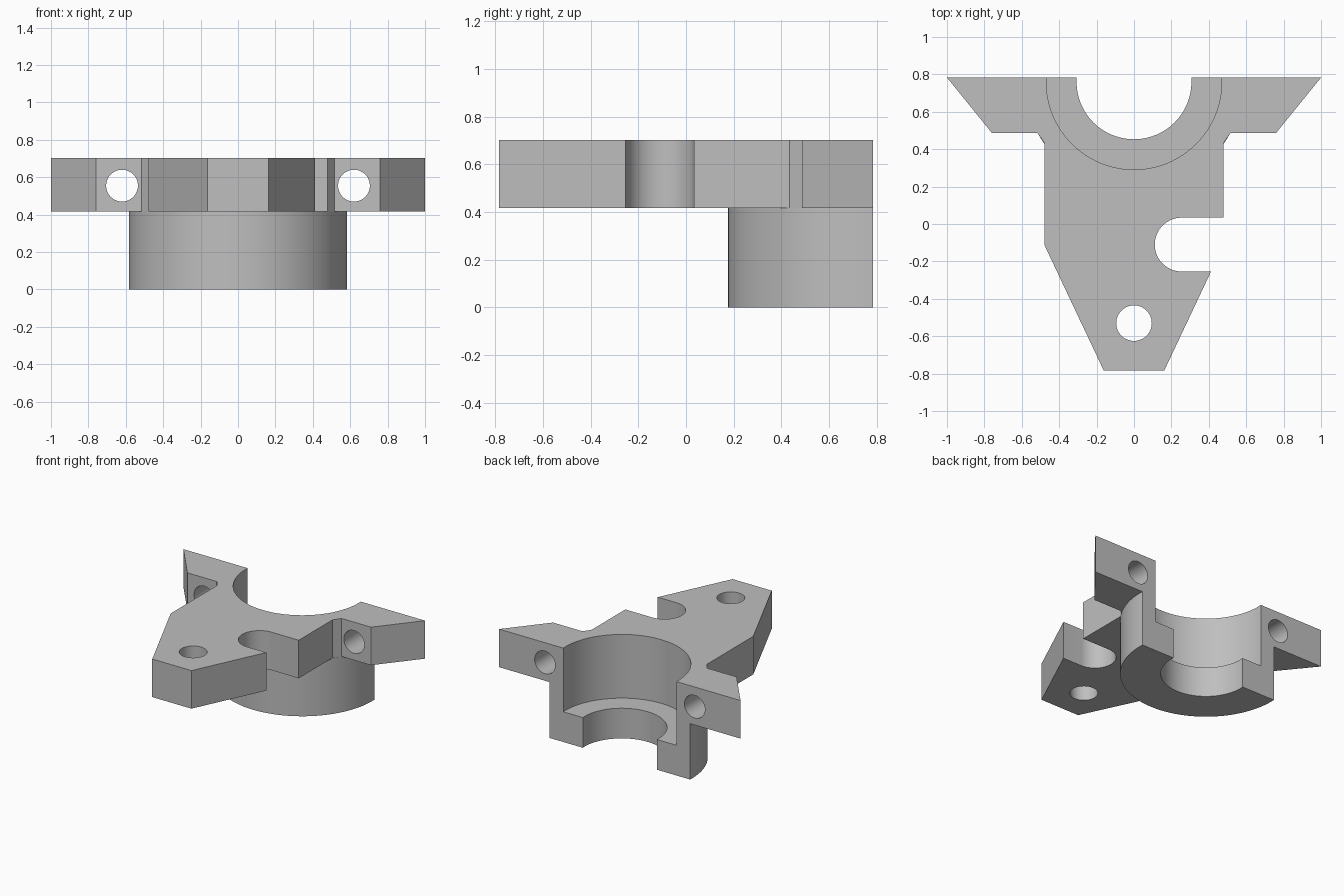
import bpy, bmesh, math
from mathutils import Matrix

cube = bpy.data.objects.get("Cube")
if cube:
    bpy.data.objects.remove(cube, do_unlink=True)

BACK, BORE_Y = 0.783, 0.76
LOW, TOP, STEP = 0.418, 0.703, 0.226

grey = bpy.data.materials.new("plain grey")
grey.use_nodes = True
colour = (0.52, 0.52, 0.52, 1)
grey.diffuse_color = colour
grey.node_tree.nodes["Principled BSDF"].inputs["Base Color"].default_value = colour


def add_object(name, bm):
    bmesh.ops.recalc_face_normals(bm, faces=bm.faces)
    mesh = bpy.data.meshes.new(name)
    bm.to_mesh(mesh)
    bm.free()
    mesh.materials.append(grey)
    obj = bpy.data.objects.new(name, mesh)
    bpy.context.collection.objects.link(obj)
    return obj


def prism(name, outline, z0, z1):
    bm = bmesh.new()
    face = bm.faces.new([bm.verts.new((x, y, z0)) for x, y in outline])
    top = bmesh.ops.extrude_face_region(bm, geom=[face])["geom"]
    verts = [g for g in top if isinstance(g, bmesh.types.BMVert)]
    bmesh.ops.translate(bm, verts=verts, vec=(0, 0, z1 - z0))
    return add_object(name, bm)


def cylinder(name, r, x, y, z0, z1, sides=96):
    bm = bmesh.new()
    bmesh.ops.create_cone(bm, cap_ends=True, segments=sides, radius1=r, radius2=r,
                          depth=z1 - z0,
                          matrix=Matrix.Translation((x, y, (z0 + z1) / 2)))
    return add_object(name, bm)


def cross_hole(x, z, r):
    bm = bmesh.new()
    matrix = Matrix.Translation((x, 0.65, z)) @ Matrix.Rotation(math.pi / 2, 4, "X")
    bmesh.ops.create_cone(bm, cap_ends=True, segments=48, radius1=r, radius2=r,
                          depth=0.6, matrix=matrix)
    return add_object("bolt_hole_cutter", bm)


def cut(target, cutter):
    cutter.hide_render = True
    mod = target.modifiers.new("cut", "BOOLEAN")
    mod.operation, mod.solver, mod.object = "DIFFERENCE", "EXACT", cutter
    bpy.context.view_layer.objects.active = target
    bpy.ops.object.modifier_apply(modifier=mod.name)
    bpy.data.objects.remove(cutter, do_unlink=True)


# Mounting plate: mirrored half outline with a rounded slot in the left edge
half = [(0.162, -BACK), (0.479, -0.112), (0.479, 0.434), (0.517, 0.487),
        (0.76, 0.487), (1, BACK)]
arc = [(0.255 + 0.144 * math.cos(a), -0.11 + 0.144 * math.sin(a))
       for a in (math.pi * (1.5 - i / 32) for i in range(33))]
slot = [(0.7, -0.254)] + arc + [(0.7, 0.034)]
plate = prism("mounting_plate", half + [(-x, y) for x, y in reversed(half)], LOW, TOP)
cut(plate, prism("slot_cutter", slot, 0.2, 0.9))
cut(plate, cylinder("bore_cutter", 0.469, 0, BORE_Y, 0.2, 0.9))
cut(plate, cylinder("front_hole_cutter", 0.095, 0, -0.53, 0.2, 0.9, 48))
for side in (-1, 1):
    cut(plate, cross_hole(side * 0.62, 0.555, 0.085))

# Half collar with a stepped bore
collar = cylinder("half_collar", 0.583, 0, BORE_Y, 0, LOW)
cut(collar, prism("back_cutter", [(-1, BACK), (1, BACK), (1, 2), (-1, 2)], -0.5, 1))
cut(collar, cylinder("upper_bore_cutter", 0.469, 0, BORE_Y, STEP, 0.9))
cut(collar, cylinder("lower_bore_cutter", 0.307, 0, BORE_Y, -0.5, 0.9))

# Smooth the round walls, keep the edges sharp
bpy.ops.object.select_all(action="DESELECT")
for obj in (plate, collar):
    obj.select_set(True)
bpy.context.view_layer.objects.active = plate
bpy.ops.object.shade_smooth_by_angle(angle=math.radians(25))
